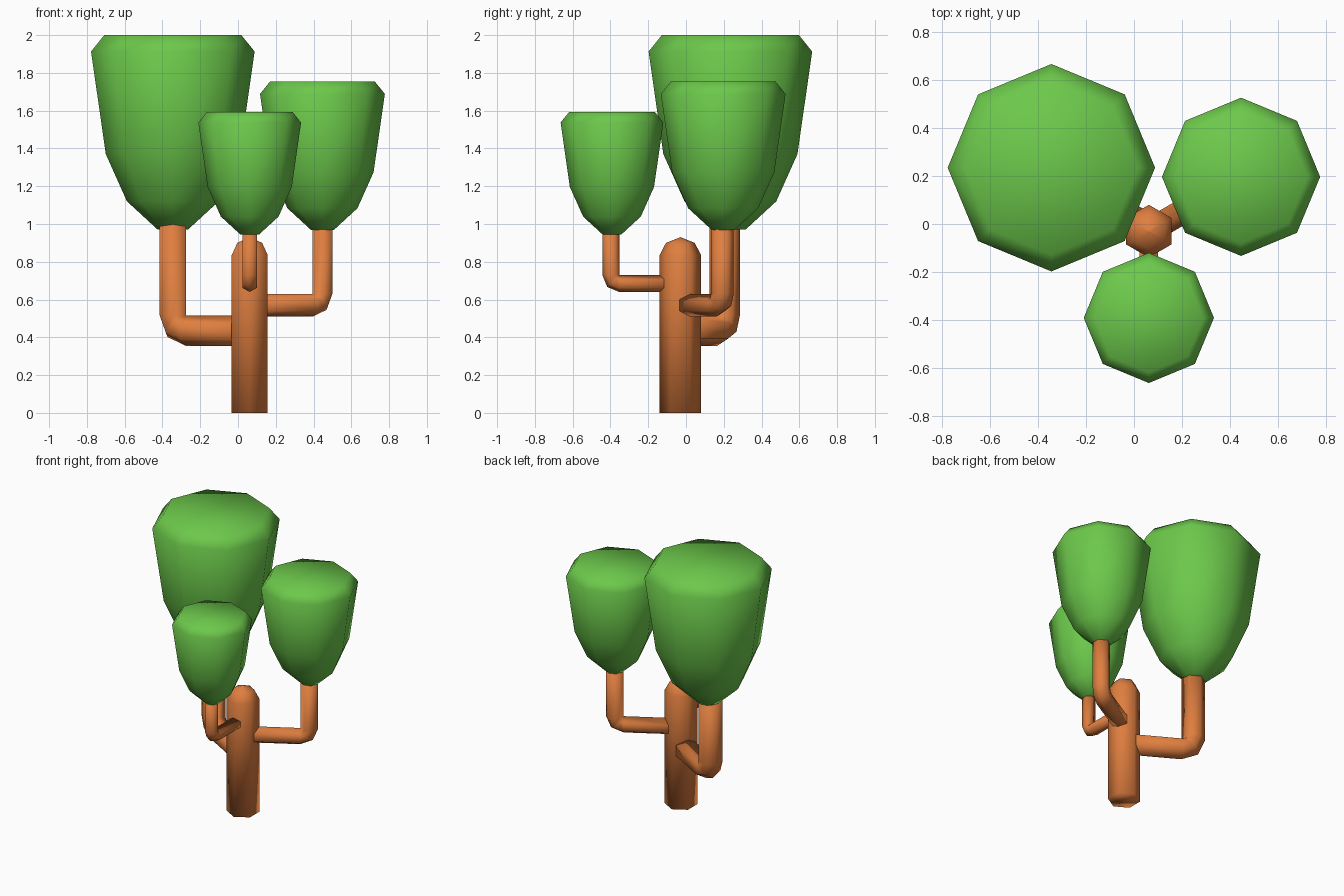
import bpy, bmesh, math
from mathutils import Vector

if "Cube" in bpy.data.objects:
    bpy.data.objects.remove(bpy.data.objects["Cube"])


def material(name, rgb):
    m = bpy.data.materials.new(name)
    m.diffuse_color = (*rgb, 1)
    m.use_nodes = True
    m.node_tree.nodes["Principled BSDF"].inputs["Base Color"].default_value = m.diffuse_color
    return m


GREEN = material("leaf_green", (0.15, 0.58, 0.07))
BROWN = material("bark_orange", (0.74, 0.21, 0.05))


def loft(name, rings, mat):
    """Skin a list of equal-sized vertex rings and cap both ends."""
    bm = bmesh.new()
    loops = [[bm.verts.new(p) for p in ring] for ring in rings]
    n = len(loops[0])
    for a, b in zip(loops, loops[1:]):
        for i in range(n):
            j = (i + 1) % n
            bm.faces.new((a[i], a[j], b[j], b[i]))
    bm.faces.new(loops[0][::-1])
    bm.faces.new(loops[-1])
    bmesh.ops.remove_doubles(bm, verts=bm.verts, dist=0.0005)
    bmesh.ops.recalc_face_normals(bm, faces=bm.faces)
    for f in bm.faces:
        f.smooth = True
    mesh = bpy.data.meshes.new(name)
    bm.to_mesh(mesh)
    bm.free()
    mesh.materials.append(mat)
    ob = bpy.data.objects.new(name, mesh)
    bpy.context.collection.objects.link(ob)
    return ob


def ring(center, u, v, r, n):
    return [center + r * (math.cos(2 * math.pi * i / n) * u
                          + math.sin(2 * math.pi * i / n) * v) for i in range(n)]


X, Y, Z = Vector((1, 0, 0)), Vector((0, 1, 0)), Vector((0, 0, 1))
TRUNK = Vector((0.062, -0.03, 0))


def lathe(name, base, profile, n, mat, scale=1, start=X, side=Y):
    return loft(name, [ring(base + Z * z * scale, start, side, r * scale, n)
                       for r, z in profile], mat)


def branch(name, angle, reach, z, r, top):
    """Six-sided limb: out from the trunk, then a tight elbow upwards."""
    d = Vector((math.cos(angle), math.sin(angle), 0))
    side = Z.cross(d)
    pivot = TRUNK + d * (reach - r) + Z * (z + r)
    rings = [ring(TRUNK + d * 0.03 + Z * z, -Z, side, r, 6)]
    for t in (0, math.pi / 4, math.pi / 2):
        out = d * math.sin(t) - Z * math.cos(t)
        rings.append(ring(pivot + out * r, out, side, r, 6))
    end = TRUNK + d * reach + Z * top
    rings.append(ring(end, d, side, r, 6))
    return loft(name, rings, BROWN)


# Trunk with a blunt rounded top
lathe("trunk", TRUNK, [(0.11, 0), (0.11, 0.835), (0.076, 0.9), (0.001, 0.93)],
      6, BROWN, start=Y, side=-X)

# Branches
branch("left_branch", math.radians(150), 0.47, 0.435, 0.08, 1.01)
branch("right_branch", math.radians(30), 0.445, 0.57, 0.06, 0.99)
branch("front_branch", math.radians(-90), 0.368, 0.685, 0.045, 0.96)

# Leaf clumps: one eight-sided cup profile at three sizes
CUP = [(0.08, 0), (0.243, 0.15), (0.355, 0.40), (0.433, 0.943), (0.363, 1.03)]
for name, x, y, z, s in (("left_foliage", -0.345, 0.235, 0.97, 1.0),
                         ("right_foliage", 0.447, 0.197, 0.969, 0.763),
                         ("front_foliage", 0.062, -0.392, 0.945, 0.628)):
    lathe(name, Vector((x, y, z)), CUP, 8, GREEN, scale=s)
